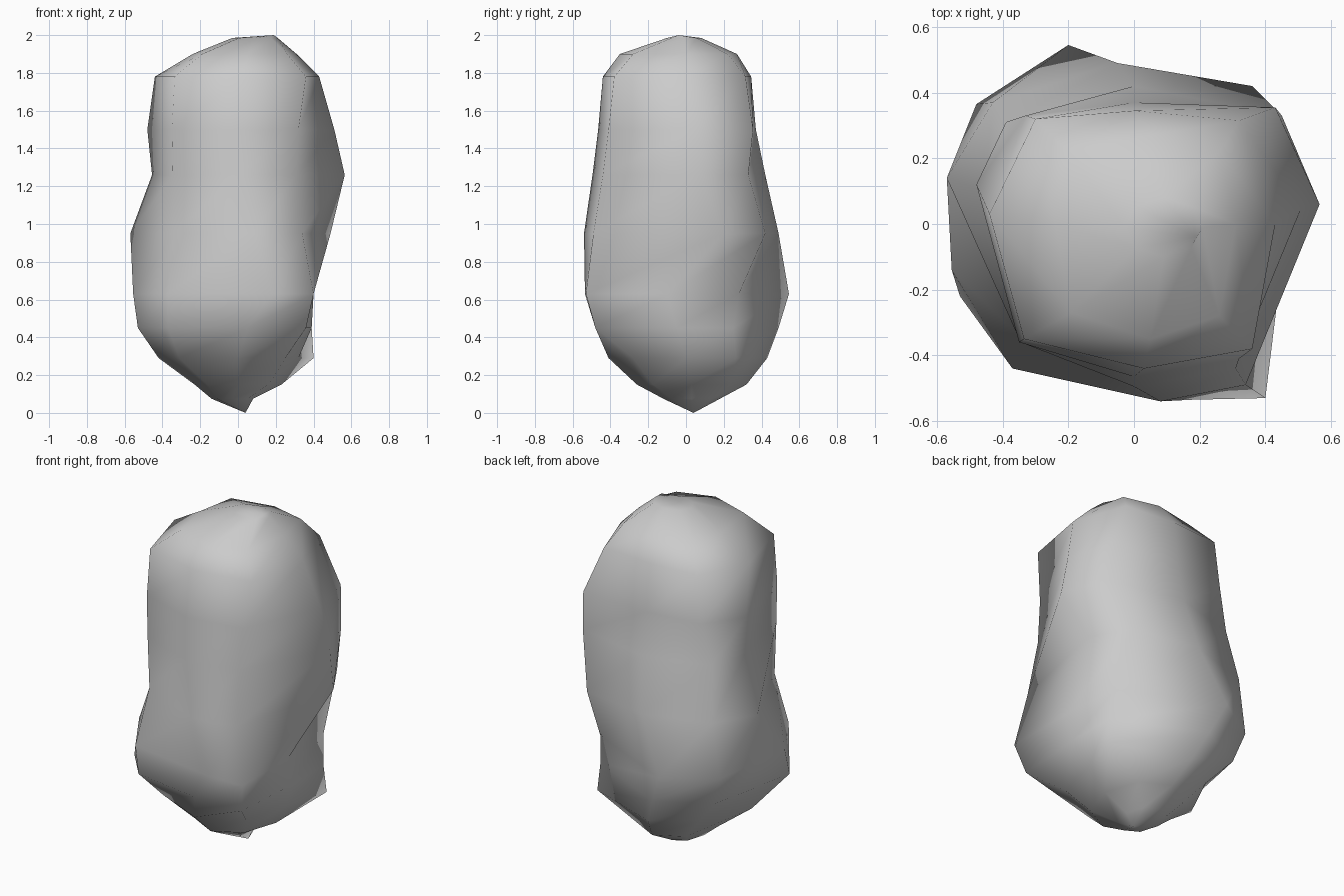
import bpy, bmesh
from math import cos, sin, pi

# Cross-sections: height, then x,y of front-left, front, front-right, right,
# back-right, back, back-left, left
SECTIONS = [
    (.29, -.31, -.27, 0, -.41, .25, -.28, .32, 0, .40, .265, -.05, .43, -.28, .27, -.42, -.02),
    (.45, -.37, -.41, .05, -.48, .36, -.48, .39, -.05, .39, .25, -.12, .49, -.42, .33, -.53, -.22),
    (.63, -.37, -.44, .18, -.535, .40, -.53, .40, -.1, .37, .28, -.2, .545, -.48, .365, -.555, -.14),
    (.95, -.34, -.35, .08, -.54, .34, -.49, .49, .2, .36, .42, -.05, .49, -.43, .37, -.57, .14),
    (1.26, -.345, -.36, 0, -.495, .31, -.44, .565, .06, .45, .33, 0, .42, -.39, .31, -.455, .1),
    (1.5, -.35, -.36, 0, -.465, .32, -.41, .51, .05, .43, .355, 0, .37, -.33, .33, -.48, .12),
    (1.78, -.335, -.35, .03, -.44, .36, -.38, .43, 0, .32, .315, 0, .345, -.3, .32, -.44, .03),
    (1.9, -.19, -.27, .05, -.35, .26, -.28, .31, 0, .26, .22, .05, .27, -.2, .22, -.24, 0),
]

bm = bmesh.new()


def oval(cx, cy, rx, ry, z):
    return [bm.verts.new((cx + rx * cos(a), cy + ry * sin(a), z))
            for a in [pi * (1.25 + i / 4) for i in range(8)]]


# Stack the rings from the bottom to the top
rings = [oval(-.03, .03, .11, .15, .075), oval(0, .03, .23, .29, .15)]
for s in SECTIONS:
    rings.append([bm.verts.new((s[i], s[i + 1], s[0])) for i in range(1, 17, 2)])
rings.append(oval(.09, -.01, .12, .09, 1.985))

for low, high in zip(rings, rings[1:]):
    for i in range(8):
        j = (i + 1) % 8
        bm.faces.new((low[i], low[j], high[j], high[i]))

# Pointed foot and low crown
foot = bm.verts.new((.04, .04, 0))
crown = bm.verts.new((.19, -.04, 2))
for i in range(8):
    j = (i + 1) % 8
    bm.faces.new((foot, rings[0][j], rings[0][i]))
    bm.faces.new((crown, rings[-1][i], rings[-1][j]))

bmesh.ops.recalc_face_normals(bm, faces=bm.faces)
for f in bm.faces:
    f.smooth = True
mesh = bpy.data.meshes.new("boulder")
bm.to_mesh(mesh)
bm.free()
bpy.context.collection.objects.link(bpy.data.objects.new("boulder", mesh))
